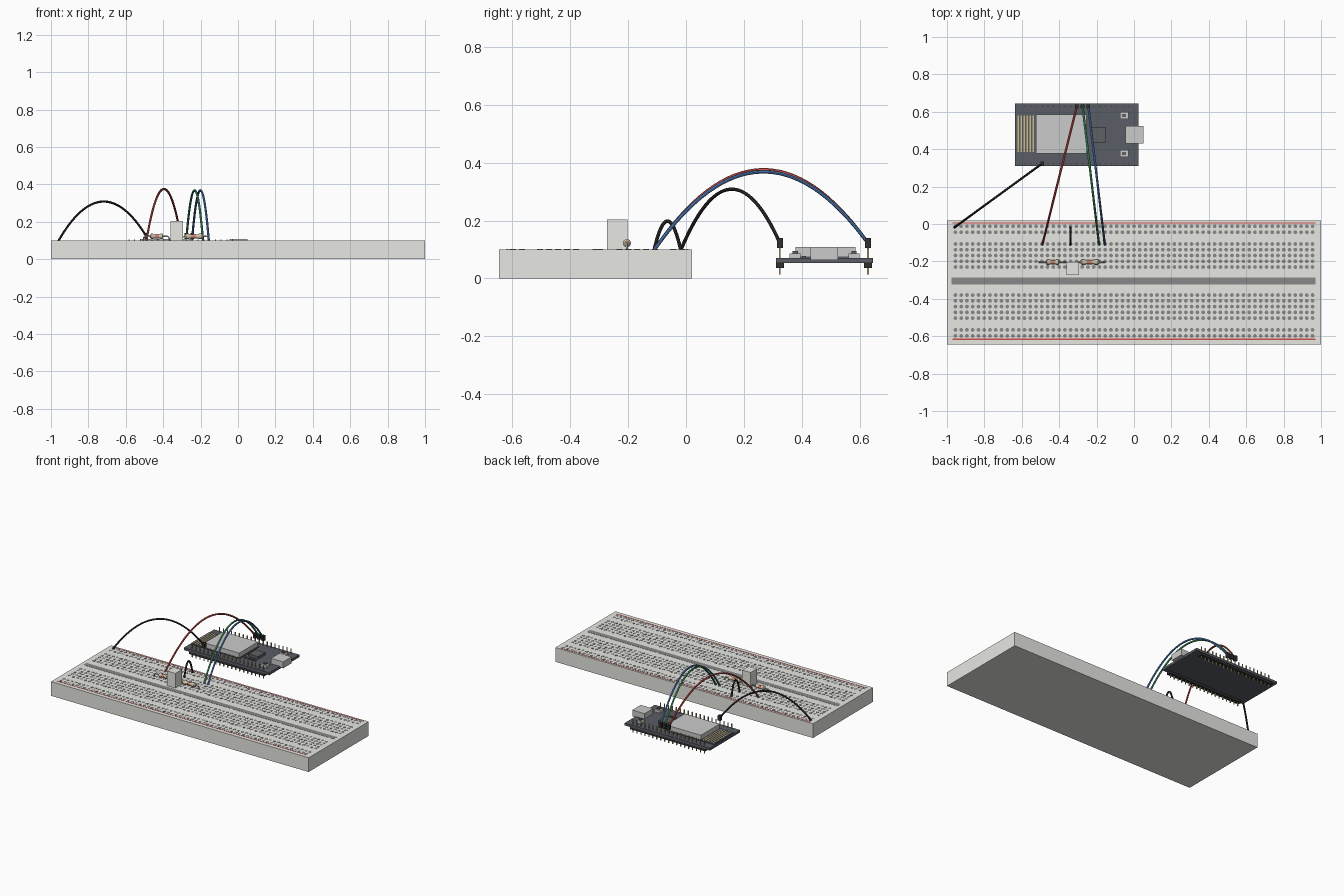
import bpy, bmesh, math
from mathutils import Vector, Matrix

if "Cube" in bpy.data.objects:
    bpy.data.objects.remove(bpy.data.objects["Cube"])


def material(name, r, g, b):
    m = bpy.data.materials.new(name)
    m.diffuse_color = (r, g, b, 1)
    m.use_nodes = True
    m.node_tree.nodes["Principled BSDF"].inputs["Base Color"].default_value = m.diffuse_color
    return m


DARK = material("dark", 0.12, 0.12, 0.13)
HOLE = material("hole_grey", 0.25, 0.25, 0.25)
PCB = material("pcb_black", 0.1, 0.11, 0.13)
METAL = material("metal", 0.6, 0.6, 0.6)
GOLD = material("gold", 0.6, 0.5, 0.25)
TAN = material("tan", 0.65, 0.55, 0.4)
RED = material("red", 0.6, 0.08, 0.06)
GREEN = material("green", 0.08, 0.45, 0.2)
BLUE = material("blue", 0.1, 0.25, 0.6)
BLACK = material("black", 0.03, 0.03, 0.03)
WHITE = material("off_white", 0.8, 0.8, 0.77)


def finish(name, bm, mat, smooth=False):
    bmesh.ops.recalc_face_normals(bm, faces=bm.faces)
    me = bpy.data.meshes.new(name)
    bm.to_mesh(me)
    bm.free()
    me.materials.append(mat)
    ob = bpy.data.objects.new(name, me)
    bpy.context.collection.objects.link(ob)
    if smooth:
        bpy.ops.object.select_all(action='DESELECT')
        ob.select_set(True)
        bpy.context.view_layer.objects.active = ob
        bpy.ops.object.shade_smooth_by_angle(angle=math.radians(40))
    return ob


def boxes(name, mat, *ranges):
    """One object from boxes given as x0, x1, y0, y1, z0, z1."""
    bm = bmesh.new()
    for x0, x1, y0, y1, z0, z1 in ranges:
        mtx = (Matrix.Translation(((x0 + x1) / 2, (y0 + y1) / 2, (z0 + z1) / 2))
               @ Matrix.Diagonal((x1 - x0, y1 - y0, z1 - z0, 1)))
        bmesh.ops.create_cube(bm, size=1, matrix=mtx)
    return finish(name, bm, mat)


def tube(name, pts, radius, mat, sides=8):
    """Swept tube along points; radius may be one number or one per point."""
    bm = bmesh.new()
    pts = [Vector(p) for p in pts]
    radii = radius if isinstance(radius, list) else [radius] * len(pts)
    side = None
    rings = []
    for i, p in enumerate(pts):
        t = (pts[min(i + 1, len(pts) - 1)] - pts[max(i - 1, 0)]).normalized()
        if side is None:
            chord = pts[-1] - pts[0]
            side = chord.cross(Vector((0, 0, 1))).normalized()
        up = side.cross(t).normalized()
        rings.append([bm.verts.new(p + radii[i] * (side * math.cos(a) + up * math.sin(a)))
                      for a in (2 * math.pi * k / sides for k in range(sides))])
    for a, b in zip(rings, rings[1:]):
        for k in range(sides):
            n = (k + 1) % sides
            bm.faces.new((a[k], a[n], b[n], b[k]))
    bm.faces.new(rings[0][::-1])
    bm.faces.new(rings[-1])
    return finish(name, bm, mat, True)


def wire(name, a, b, rise, mat):
    a, b = Vector(a), Vector(b)
    pts = []
    for i in range(33):
        t = i / 32
        pts.append(a.lerp(b, t) + Vector((0, 0, rise * 4 * t * (1 - t))))
    return tube(name, pts, 0.006, mat)


PITCH = 0.0308
TOP = 0.1
MID = -0.305

# Breadboard body, centre channel and rail stripes
boxes("breadboard", WHITE, (-1, 1, -0.645, 0.02, 0, TOP))
boxes("centre_channel", HOLE, (-0.975, 0.97, MID - 0.018, MID + 0.018, TOP - 0.01, TOP + 0.001))
boxes("rail_stripes", RED, *[(-0.97, 0.97, MID + s * 0.311 - 0.003, MID + s * 0.311 + 0.003,
                              TOP - 0.01, TOP + 0.001) for s in (-1, 1)])

# Contact holes in mirrored rows
bm = bmesh.new()
rows = [0.075 + PITCH * i for i in range(5)] + [0.261, 0.293]
for s in (-1, 1):
    for r in rows:
        for c in range(63):
            bmesh.ops.create_cone(
                bm, cap_ends=True, segments=8, radius1=0.0105, radius2=0.0105, depth=0.004,
                matrix=Matrix.Translation(((c - 31) * PITCH, MID + s * r, TOP - 0.001)))
finish("contact_holes", bm, HOLE)

# Controller circuit board with shield, chips, buttons and socket
PX, PY, PZ = -0.306, 0.476, 0.07
boxes("circuit_board", PCB, (-0.637, 0.025, 0.31, 0.645, 0.053, PZ))
boxes("radio_shield", METAL, (-0.525, -0.255, 0.378, 0.585, PZ, 0.108))
boxes("radio_base", PCB, (-0.632, -0.25, 0.374, 0.589, PZ, 0.076))
boxes("antenna_traces", GOLD, *[(x, x + 0.007, 0.385, 0.58, 0.07, 0.078)
                                for x in [-0.622 + 0.016 * i for i in range(6)]])
boxes("usb_socket", METAL, (-0.045, 0.05, 0.43, 0.524, 0.063, 0.108))
boxes("main_chip", DARK, (-0.225, -0.15, 0.437, 0.517, PZ, 0.088))
boxes("small_chips", DARK, *[(x, x + 0.014, 0.4, 0.415, PZ, 0.078) for x in (-0.235, -0.205, -0.18, -0.16)])
buttons = (0.377, 0.58)
boxes("button_bases", METAL, *[(-0.076, -0.03, y - 0.019, y + 0.019, PZ, 0.087) for y in buttons])
boxes("button_caps", DARK, *[(-0.063, -0.043, y - 0.009, y + 0.009, 0.087, 0.094) for y in buttons])

# Header strips and pins
pin_rows = (0.324, 0.628)
boxes("header_strips", BLACK, *[(PX - 0.293, PX + 0.293, y - 0.014, y + 0.014, 0.036, 0.053)
                                for y in pin_rows])
boxes("header_pins", GOLD, *[(x - 0.003, x + 0.003, y - 0.003, y + 0.003, 0.013, 0.105)
                             for y in pin_rows
                             for x in [PX + (i - 9) * PITCH for i in range(19)]])

# Jumper wires from breadboard to controller, each with a plug housing
jumpers = [("ground", BLACK, (-0.96, -0.018), (-0.49, 0.324), 0.198),
           ("power", RED, (-0.49, -0.11), (-0.306, 0.628), 0.265),
           ("clock", GREEN, (-0.187, -0.11), (-0.275, 0.628), 0.258),
           ("data", BLUE, (-0.156, -0.11), (-0.244, 0.628), 0.258)]
for name, mat, a, b, rise in jumpers:
    wire(name + "_wire", (*a, TOP - 0.002), (*b, 0.122), rise, mat)
    boxes(name + "_plug", BLACK, (b[0] - 0.01, b[0] + 0.01, b[1] - 0.01, b[1] + 0.01, 0.105, 0.14))
wire("short_wire", (-0.34, -0.11, TOP - 0.002), (-0.34, -0.018, TOP - 0.002), 0.1, BLACK)

# Sensor block
boxes("sensor", WHITE, (-0.36, -0.295, -0.272, -0.202, TOP, 0.203))


# Resistors with bulged ends and bent leads
def resistor(name, x0, x1, b0, b1):
    y, z = -0.204, 0.122
    w = b1 - b0
    prof = [(0, 0.007), (0.07, 0.014), (0.22, 0.014), (0.3, 0.011),
            (0.7, 0.011), (0.78, 0.014), (0.93, 0.014), (1, 0.007)]
    tube(name + "_body", [(b0 + w * t, y, z) for t, r in prof], [r for t, r in prof], TAN, 16)
    for t in (0.4, 0.5, 0.6):
        tube(name + "_band", [(b0 + w * t - 0.002, y, z), (b0 + w * t + 0.002, y, z)],
             0.0116, RED, 16)
    tube(name + "_leads", [(x0, y, TOP - 0.002), (x0 + 0.004, y, z - 0.006), (x0 + 0.012, y, z),
                           (x1 - 0.012, y, z), (x1 - 0.004, y, z - 0.006), (x1, y, TOP - 0.002)],
         0.0035, METAL)


resistor("left_resistor", -0.508, -0.365, -0.47, -0.4)
resistor("right_resistor", -0.3, -0.156, -0.286, -0.185)
